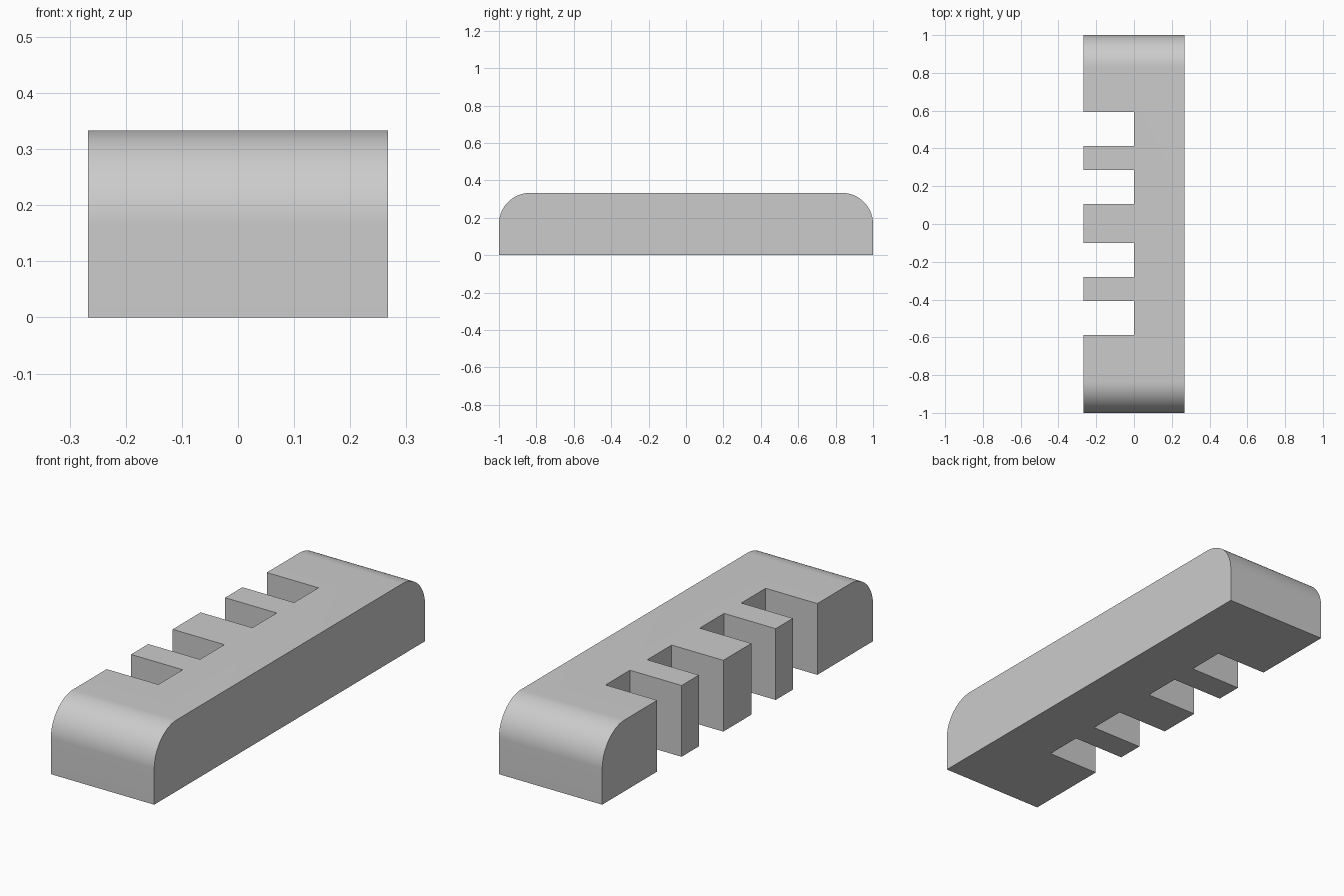
import bpy, bmesh, math

cube = bpy.data.objects.get("Cube")
if cube:
    bpy.data.objects.remove(cube, do_unlink=True)

HALF_W, HALF_L, HEIGHT, RADIUS = 0.267, 1.0, 0.333, 0.167
SLOT_W = 0.18
SLOT_CENTRES = (-0.498, -0.191, 0.196, 0.504)

grey = bpy.data.materials.new("plain grey")
grey.use_nodes = True
colour = (0.6, 0.6, 0.6, 1)
grey.diffuse_color = colour
grey.node_tree.nodes["Principled BSDF"].inputs["Base Color"].default_value = colour


def add_object(name, bm):
    bmesh.ops.recalc_face_normals(bm, faces=bm.faces[:])
    mesh = bpy.data.meshes.new(name)
    bm.to_mesh(mesh)
    bm.free()
    mesh.materials.append(grey)
    obj = bpy.data.objects.new(name, mesh)
    bpy.context.collection.objects.link(obj)
    return obj


# Bar: side profile with rounded upper ends, extruded across the width
def corner(side, steps=24):
    cy, cz = side * (HALF_L - RADIUS), HEIGHT - RADIUS
    return [(cy + side * RADIUS * math.cos(a), cz + RADIUS * math.sin(a))
            for a in (math.pi / 2 * i / steps for i in range(steps + 1))]


profile = [(-HALF_L, 0), (HALF_L, 0)] + corner(1) + corner(-1)[::-1]
bm = bmesh.new()
face = bm.faces.new([bm.verts.new((-HALF_W, y, z)) for y, z in profile])
side = bmesh.ops.extrude_face_region(bm, geom=[face])
verts = [v for v in side["geom"] if isinstance(v, bmesh.types.BMVert)]
bmesh.ops.translate(bm, verts=verts, vec=(2 * HALF_W, 0, 0))
bar = add_object("slotted_bar", bm)

# Slot cutters: four boxes reaching from the right side to the middle
bm = bmesh.new()
for y in SLOT_CENTRES:
    box = bmesh.ops.create_cube(bm, size=1)["verts"]
    bmesh.ops.scale(bm, verts=box, vec=(0.5, SLOT_W, 1))
    bmesh.ops.translate(bm, verts=box, vec=(-0.25, y, HEIGHT / 2))
cutter = add_object("slot_cutter", bm)

# Cut the slots, then drop the cutter
bpy.ops.object.select_all(action="DESELECT")
bar.select_set(True)
bpy.context.view_layer.objects.active = bar
cut = bar.modifiers.new("slots", "BOOLEAN")
cut.operation = "DIFFERENCE"
cut.solver = "EXACT"
cut.object = cutter
bpy.ops.object.modifier_apply(modifier=cut.name)
bpy.data.objects.remove(cutter, do_unlink=True)
bpy.ops.object.shade_smooth_by_angle(angle=math.radians(30))
